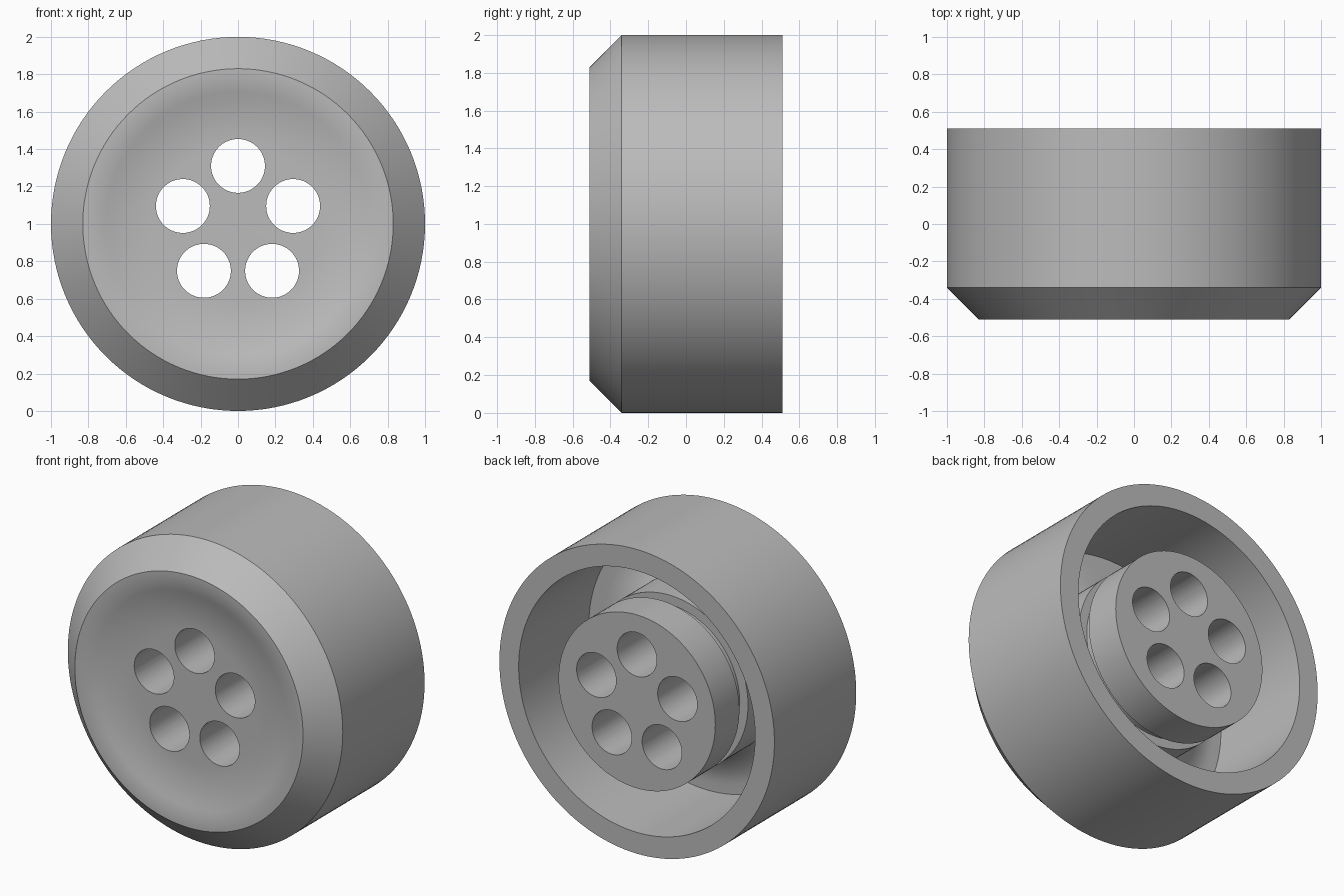
import bpy, bmesh, math
from mathutils import Matrix, Vector

old = bpy.data.objects.get("Cube")
if old:
    bpy.data.objects.remove(old, do_unlink=True)

SEGMENTS = 128
AXIS = Vector((0, 0, 1))          # centre of the turned body
FRONT, BACK = -0.51, 0.51

# Material
grey = bpy.data.materials.new("plain grey")
grey.use_nodes = True
grey.diffuse_color = (0.5, 0.5, 0.5, 1)
grey.node_tree.nodes["Principled BSDF"].inputs["Base Color"].default_value = (0.5, 0.5, 0.5, 1)


def add_object(name, bm):
    bmesh.ops.recalc_face_normals(bm, faces=bm.faces)
    mesh = bpy.data.meshes.new(name)
    bm.to_mesh(mesh)
    bm.free()
    mesh.materials.append(grey)
    obj = bpy.data.objects.new(name, mesh)
    bpy.context.collection.objects.link(obj)
    return obj


def lathe(name, profile):
    """Turn a (radius, y) profile about the y direction."""
    bm = bmesh.new()
    verts = [bm.verts.new((r, y, AXIS.z)) for r, y in profile]
    edges = [bm.edges.new(pair) for pair in zip(verts, verts[1:])]
    bmesh.ops.spin(bm, geom=verts + edges, cent=AXIS, axis=(0, 1, 0),
                   angle=math.tau, steps=SEGMENTS, use_merge=True)
    bmesh.ops.remove_doubles(bm, verts=bm.verts, dist=1e-5)
    return add_object(name, bm)


def curve(r0, y0, r1, y1, steps=8):
    """Parabola that is flat at its start point."""
    return [(r0 + (r1 - r0) * i / steps, y0 + (y1 - y0) * (i / steps) ** 2)
            for i in range(steps + 1)]


# Dished front: flat middle, hollow slope, rounded lip
dish = [(0, -0.451)] + curve(0.42, -0.451, 0.70, -0.491)
lip = curve(0.83, FRONT, 0.70, -0.491)[-2::-1]
# Chamfered outside, back rim and bore
shell = [(1, -0.34), (1, BACK), (0.86, BACK), (0.86, -0.22)]
# Cavity floor sweeping up to the hub
floor = curve(0.80, -0.22, 0.57, -0.13)
# Grooved hub
hub = [(0.57, 0.17), (0.51, 0.17), (0.51, 0.26), (0.57, 0.26), (0.57, BACK), (0, BACK)]
body = lathe("wheel_body", dish + lip + shell + floor + hub)

# Ring of five through holes
bm = bmesh.new()
for i in range(5):
    a = math.tau * i / 5
    place = (Matrix.Translation(AXIS + 0.31 * Vector((math.sin(a), 0, math.cos(a))))
             @ Matrix.Rotation(math.pi / 2, 4, 'X'))
    bmesh.ops.create_cone(bm, cap_ends=True, segments=64, radius1=0.144,
                          radius2=0.144, depth=1.6, matrix=place)
cutter = add_object("hole_cutter", bm)
cutter.hide_render = True

cut = body.modifiers.new("holes", 'BOOLEAN')
cut.object = cutter
cut.solver = 'EXACT'
bpy.context.view_layer.objects.active = body
for obj in bpy.context.selected_objects:
    obj.select_set(False)
body.select_set(True)
bpy.ops.object.modifier_apply(modifier=cut.name)
bpy.data.objects.remove(cutter, do_unlink=True)
bpy.ops.object.shade_smooth_by_angle(angle=math.radians(25))
